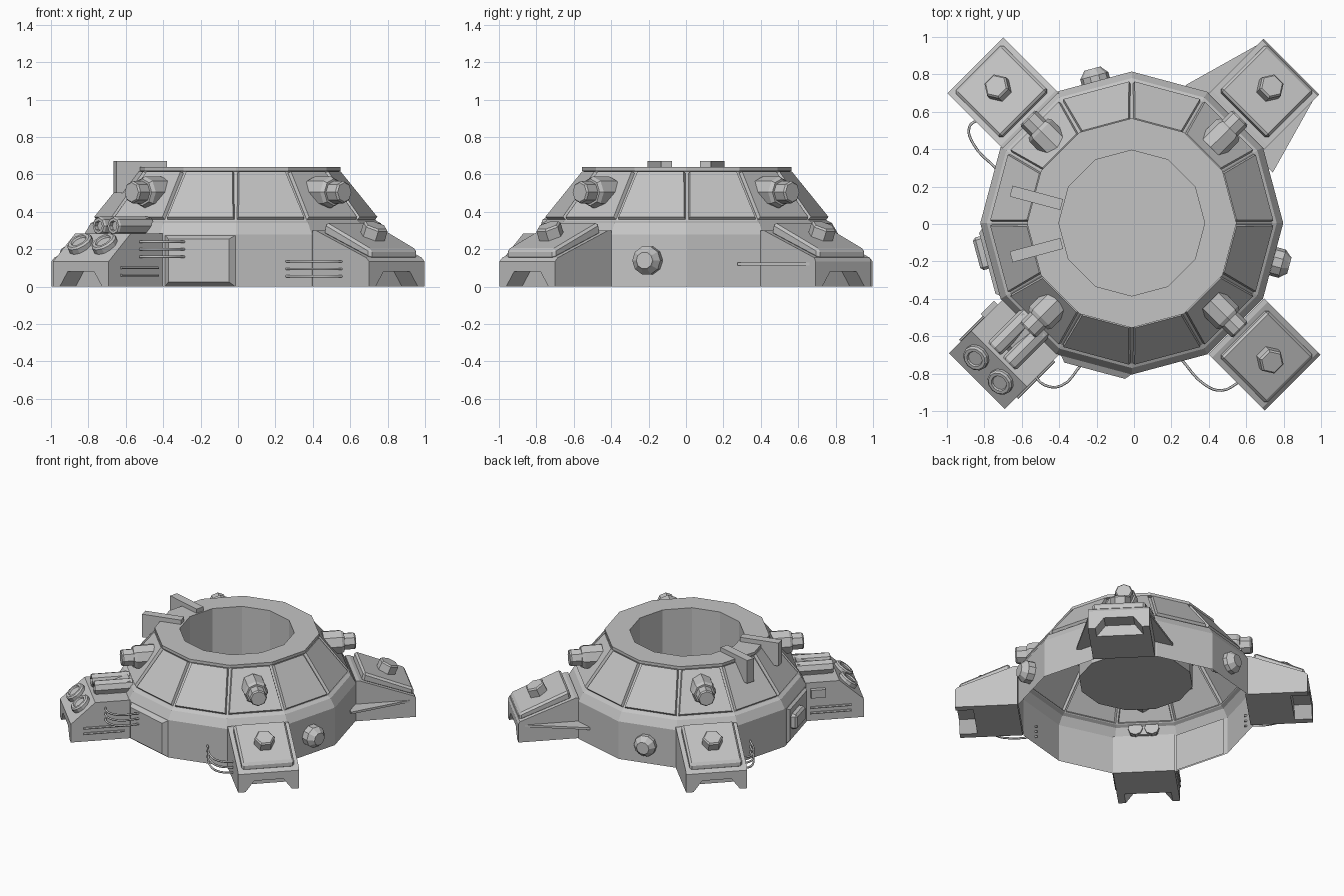
import bpy, bmesh
from math import radians, sin, cos, pi
from mathutils import Matrix, Vector

if "Cube" in bpy.data.objects:
    bpy.data.objects.remove(bpy.data.objects["Cube"])

grey = bpy.data.materials.new("hull_grey")
grey.use_nodes = True
grey.diffuse_color = (0.55, 0.55, 0.55, 1)
grey.node_tree.nodes["Principled BSDF"].inputs["Base Color"].default_value = (0.55, 0.55, 0.55, 1)

CENTRE = Vector((-0.012, 0.005, 0))


def link(name, data, angle=0, bevel=0):
    obj = bpy.data.objects.new(name, data)
    bpy.context.collection.objects.link(obj)
    data.materials.append(grey)
    obj.matrix_world = Matrix.Rotation(radians(angle), 4, "Z")
    if bevel:
        mod = obj.modifiers.new("chamfer", "BEVEL")
        mod.width = bevel
        mod.segments = 1
    return obj


def from_bmesh(name, bm, angle=0, bevel=0, fix=True):
    if fix:
        bmesh.ops.recalc_face_normals(bm, faces=bm.faces)
    mesh = bpy.data.meshes.new(name)
    bm.to_mesh(mesh)
    bm.free()
    return link(name, mesh, angle, bevel)


def extrude(name, points, offset, angle=0, bevel=0):
    """Extrude a polygon of 3D points along an offset, then turn it about z."""
    bm = bmesh.new()
    face = bm.faces.new([bm.verts.new(p) for p in points])
    new = bmesh.ops.extrude_face_region(bm, geom=[face])["geom"]
    verts = [v for v in new if isinstance(v, bmesh.types.BMVert)]
    bmesh.ops.translate(bm, verts=verts, vec=offset)
    # Keep the starting cap, which the region extrude may drop
    bmesh.ops.holes_fill(bm, edges=[e for e in bm.edges if e.is_boundary])
    return from_bmesh(name, bm, angle, bevel)


def side_prism(name, outline, width, angle, side=0, bevel=0):
    """Outline in (radius, height), extruded sideways about the spoke."""
    return extrude(name, [(r, side - width / 2, z) for r, z in outline], (0, width, 0), angle, bevel)


def turned(name, start, direction, profile, sides, angle):
    """Stack of rings given as (distance, radius) along a direction."""
    turn = Vector(direction).to_track_quat("Z", "Y").to_matrix().to_4x4()
    bm = bmesh.new()
    rings = []
    for d, rad in profile:
        rings.append([bm.verts.new(Vector(start) + turn @ Vector(
            (rad * cos(2 * pi * i / sides), rad * sin(2 * pi * i / sides), d))) for i in range(sides)])
    for a, b in zip(rings, rings[1:]):
        for i in range(sides):
            k = (i + 1) % sides
            bm.faces.new((a[i], a[k], b[k], b[i]))
    bm.faces.new(rings[0])
    bm.faces.new(rings[-1])
    return from_bmesh(name, bm, angle)


def wire(name, points):
    curve = bpy.data.curves.new(name, "CURVE")
    curve.dimensions = "3D"
    curve.bevel_depth = 0.007
    curve.bevel_resolution = 1
    curve.resolution_u = 4
    curve.use_fill_caps = True
    spline = curve.splines.new("BEZIER")
    spline.bezier_points.add(len(points) - 1)
    for bp, p in zip(spline.bezier_points, points):
        bp.co = p
        bp.handle_left_type = bp.handle_right_type = "AUTO"
    return link(name, curve)


# Twelve-sided hollow body with wall, shoulder, dome, top ring and sunken well
profile = [(0.81, 0), (0.81, 0.28), (0.775, 0.34), (0.752, 0.352), (0.54, 0.615),
           (0.56, 0.618), (0.56, 0.64), (0.39, 0.64), (0.39, 0.26)]
bm = bmesh.new()
rings = [[bm.verts.new(CENTRE + Vector((r * cos(pi * i / 6), r * sin(pi * i / 6), z)))
          for i in range(12)] for r, z in profile]
panels = []
for j, (a, b) in enumerate(zip(rings, rings[1:])):
    for i in range(12):
        k = (i + 1) % 12
        face = bm.faces.new((a[i], a[k], b[k], b[i]))
        if j == 3:
            panels.append(face)
bm.faces.new(rings[-1])
bm.normal_update()
# Raised dome panels
bmesh.ops.inset_individual(bm, faces=panels, thickness=0.012, depth=0)
bmesh.ops.inset_individual(bm, faces=panels, thickness=0.006, depth=0.02)
from_bmesh("body_shell", bm, fix=False)


def foot(name, angle, end):
    # Notched foot at the tip of a leg
    outline = [(-0.21, 0), (-0.16, 0), (-0.1, 0.08), (0.1, 0.08), (0.16, 0), (0.21, 0),
               (0.21, 0.135), (-0.21, 0.135)]
    extrude(name + "_foot", [(end - 0.12, t, z) for t, z in outline], (0.12, 0, 0), angle)


# Three plain legs with sloped cover plate and hex bolt
for name, angle, tip in (("front_left", -45, 1.2), ("back_left", 45, 1.19), ("back_right", 135, 1.2)):
    foot(name, angle, tip)
    side_prism(name + "_leg", [(0.775, 0), (1.08, 0), (1.08, 0.135), (tip, 0.135),
                               (1.18, 0.155), (0.8, 0.3), (0.775, 0.3)], 0.42, angle)
    side_prism(name + "_cover", [(1.178, 0.145), (1.178, 0.2), (0.835, 0.345), (0.82, 0.28)],
               0.36, angle, bevel=0.014)
    turned(name + "_bolt", (1.01, 0, 0.25), (0.4, 0, 0.92), [(0, 0.07), (0.075, 0.07), (0.085, 0.06)], 6, angle)

# Flat gusset webs beside the back left leg
for s in (-1, 1):
    extrude("back_left_web", [(1.18, s * 0.2, 0.112), (0.72, s * 0.33, 0.112), (0.72, s * 0.2, 0.112)],
            (0, 0, 0.016), 45)

# Instrument leg with twin lenses and twin tubes
foot("front_right", -135, 1.188)
side_prism("front_right_leg", [(0.775, 0), (1.068, 0), (1.068, 0.135), (1.188, 0.135),
                               (1.02, 0.285), (0.775, 0.285)], 0.42, -135)
for s in (-1, 1):
    turned("lens", (1.09, s * 0.092, 0.215), (0.6, 0, 0.8),
           [(0, 0.072), (0.03, 0.072), (0.04, 0.062), (0.04, 0.045), (0.03, 0.04)], 12, -135)
    turned("tube", (0.74, s * 0.056, 0.325), (1, 0, 0),
           [(0, 0.05), (0.25, 0.05), (0.26, 0.043), (0.26, 0.028), (0.24, 0.026)], 8, -135)
    for z in (0.06, 0.1):
        turned("side_rod", (0.82, s * 0.216, z), (1, 0, 0), [(0, 0.008), (0.28, 0.008)], 6, -135)
side_prism("tube_saddle", [(0.755, 0.28), (0.96, 0.28), (0.93, 0.32), (0.755, 0.37)], 0.17, -135)
side_prism("leg_side_box", [(0.82, 0.18), (0.92, 0.18), (0.92, 0.24), (0.82, 0.24)], 0.04, -135, side=-0.22)

# Stepped nozzles on the diagonal dome panels
for angle in (45, 135, 225, 315):
    turned("nozzle", (0.58, 0, 0.505), (1, 0, 0),
           [(0, 0.084), (0.125, 0.084), (0.145, 0.072), (0.145, 0.06), (0.215, 0.06), (0.225, 0.052)], 8, angle)

# Round wall knobs
for angle in (-15, 105):
    turned("wall_knob", (0.77, 0, 0.14), (1, 0, 0),
           [(0, 0.078), (0.05, 0.078), (0.08, 0.052), (0.09, 0.045)], 10, angle)

# Tapered access plates on the wall, one with a small box
for angle in (-105, -165):
    bm = bmesh.new()
    for r, half, low, high in ((0.78, 0.195, 0.0, 0.275), (0.812, 0.168, 0.025, 0.255)):
        for t in (-half, half):
            for z in (low, high):
                bm.verts.new((r, t, z))
    bmesh.ops.convex_hull(bm, input=bm.verts)
    bmesh.ops.dissolve_limit(bm, angle_limit=0.02, verts=bm.verts, edges=bm.edges)
    from_bmesh("access_plate", bm, angle)
side_prism("access_box", [(0.79, 0.1), (0.855, 0.1), (0.855, 0.21), (0.79, 0.21)], 0.18, -165, side=-0.06, bevel=0.015)

# Pair of fins over the top ring
for angle in (165, 195):
    side_prism("top_fin", [(0.4, 0.63), (0.4, 0.672), (0.68, 0.672), (0.68, 0.5), (0.6, 0.5), (0.5, 0.63)],
               0.06, angle)

# Looped cables between the legs and the wall
loops = [
    ("front_right_cable", [(-0.54, -0.8), (-0.48, -0.86), (-0.39, -0.865), (-0.28, -0.75)], (0.16, 0.2, 0.24)),
    ("front_left_cable", [(0.25, -0.72), (0.38, -0.86), (0.47, -0.89), (0.57, -0.84)], (0.055, 0.095, 0.135)),
    ("back_right_cable", [(-0.73, 0.29), (-0.86, 0.43), (-0.88, 0.52), (-0.83, 0.56)], (0.055, 0.095, 0.135)),
]
for name, path, heights in loops:
    for z in heights:
        wire(name, [(x, y, z) for x, y in path])
